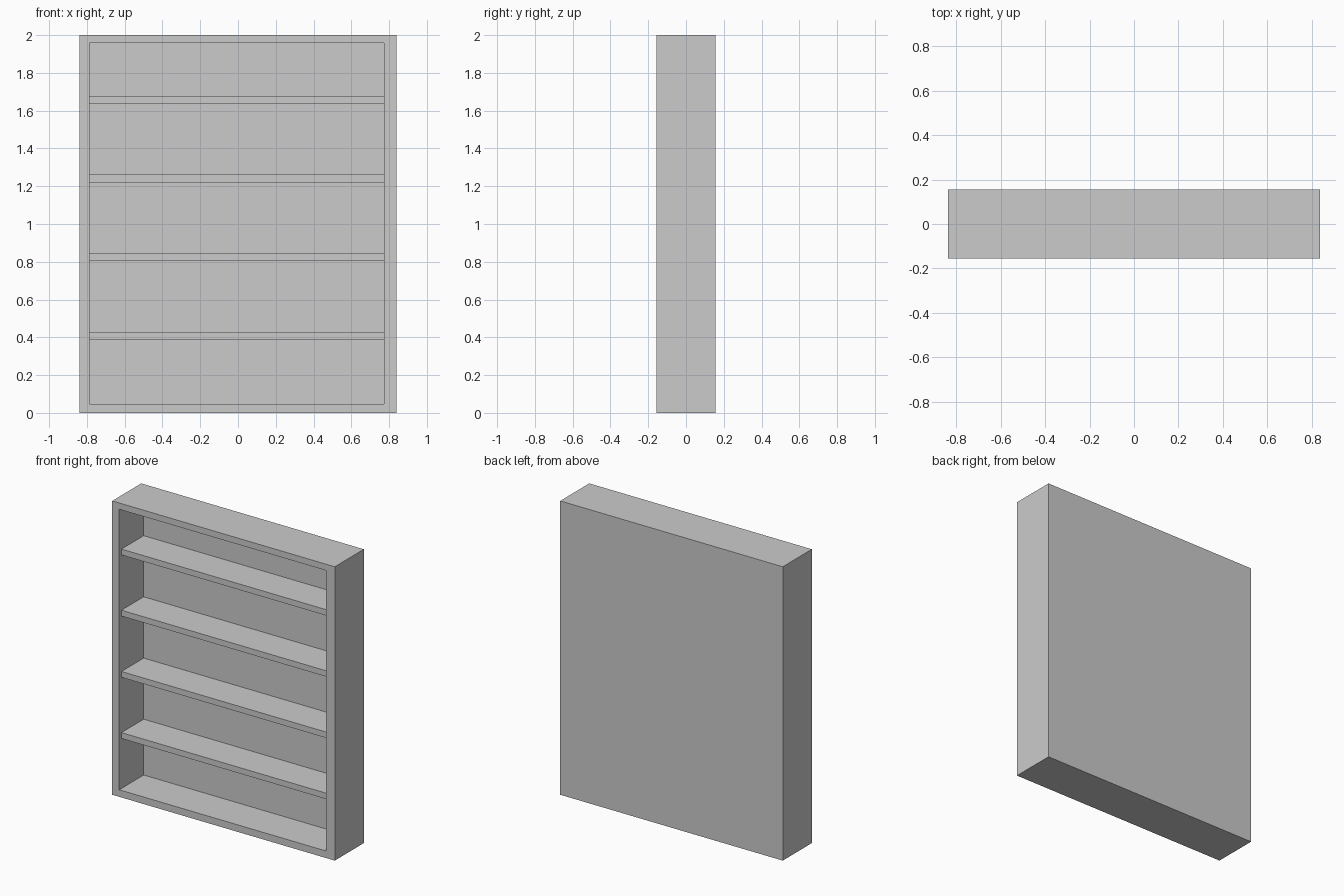
import bpy, bmesh

if "Cube" in bpy.data.objects:
    bpy.data.objects.remove(bpy.data.objects["Cube"])

W, D, H = 0.838, 0.156, 2.0            # half width, half depth, height
LEFT, RIGHT = -0.785, 0.773            # opening sides
BOTTOM, TOP = 0.048, 1.957             # opening bottom and top
BACK = 0.107                           # inner face of the back panel
SHELF_FRONT = -0.132                   # shelves sit slightly behind the frame


def box_bmesh(x0, x1, y0, y1, z0, z1):
    bm = bmesh.new()
    bmesh.ops.create_cube(bm, size=1)
    for v in bm.verts:
        v.co = (x1 if v.co.x > 0 else x0,
                y1 if v.co.y > 0 else y0,
                z1 if v.co.z > 0 else z0)
    bm.normal_update()
    return bm


def finish(name, bm):
    mesh = bpy.data.meshes.new(name)
    bm.to_mesh(mesh)
    bm.free()
    obj = bpy.data.objects.new(name, mesh)
    bpy.context.collection.objects.link(obj)
    return obj


# Case: a solid box with its front face inset and pushed back
bm = box_bmesh(-W, W, -D, D, 0, H)
front = next(f for f in bm.faces if f.normal.y < -0.5)
bmesh.ops.inset_region(bm, faces=[front], thickness=0.03)
for v in front.verts:
    v.co.x = LEFT if v.co.x < 0 else RIGHT
    v.co.z = BOTTOM if v.co.z < H / 2 else TOP
recess = bmesh.ops.extrude_discrete_faces(bm, faces=[front])["faces"][0]
for v in recess.verts:
    v.co.y = BACK
bmesh.ops.recalc_face_normals(bm, faces=bm.faces)
finish("bookcase_frame", bm)

# Four shelves between the side walls
for i, z in enumerate((0.388, 0.804, 1.221, 1.637)):
    finish(f"shelf_{i + 1}",
           box_bmesh(LEFT, RIGHT, SHELF_FRONT, BACK, z, z + 0.040))
